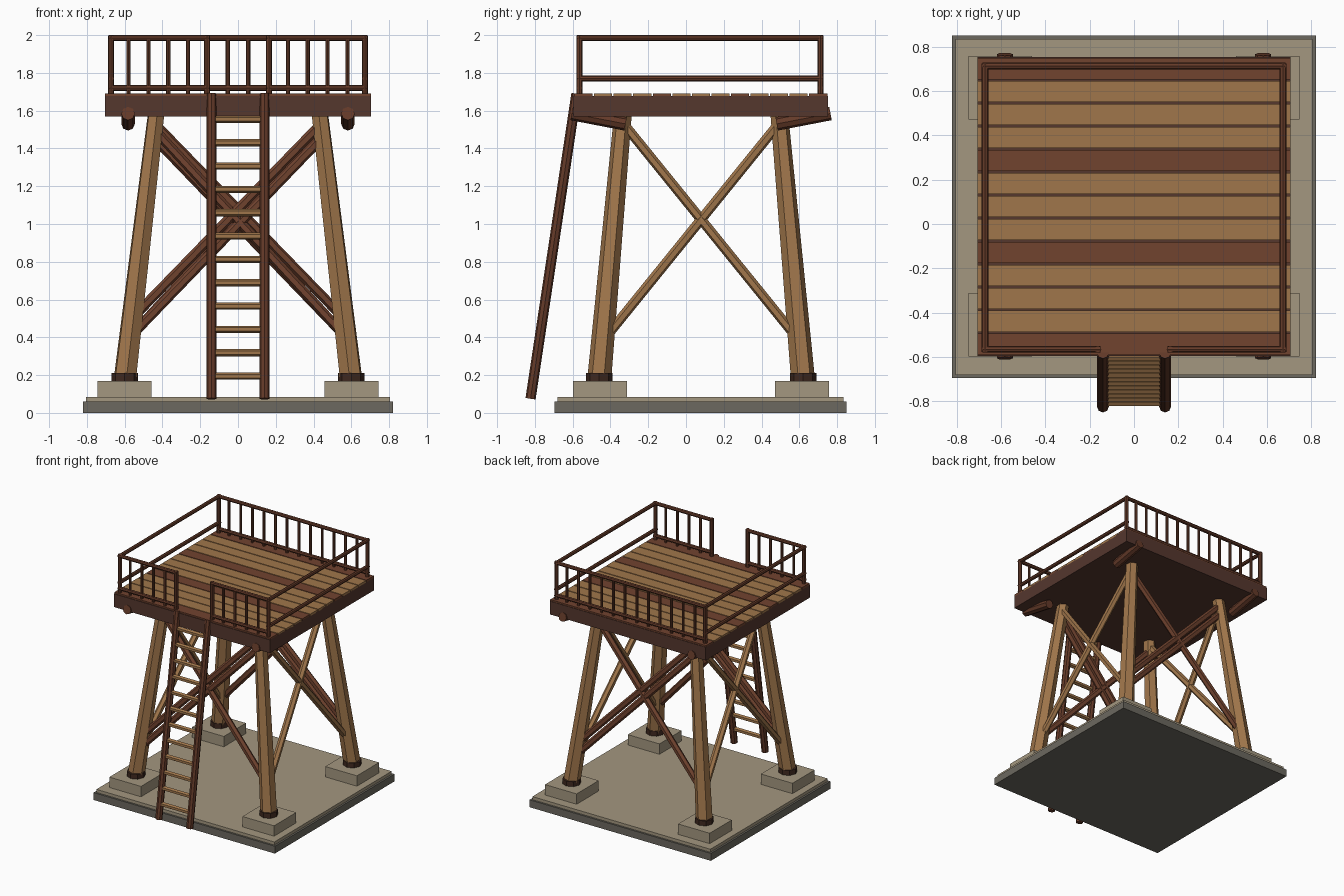
import bpy
import math
from mathutils import Vector

if "Cube" in bpy.data.objects:
    bpy.data.objects.remove(bpy.data.objects["Cube"])

CY = 0.08          # centre of the tower in y
DECK_Z = 1.69      # walking surface


def material(name, colour):
    m = bpy.data.materials.new(name)
    m.use_nodes = True
    m.diffuse_color = (*colour, 1)
    m.node_tree.nodes["Principled BSDF"].inputs["Base Color"].default_value = (*colour, 1)
    return m


tan_wood = material("tan_wood", (0.35, 0.18, 0.07))
red_wood = material("red_wood", (0.165, 0.056, 0.028))
rail_wood = material("rail_wood", (0.13, 0.043, 0.022))
dark_wood = material("dark_wood", (0.09, 0.038, 0.027))
collar_wood = material("collar_wood", (0.05, 0.022, 0.014))
concrete = material("concrete", (0.37, 0.31, 0.215))
grey_stone = material("grey_stone", (0.15, 0.14, 0.115))


def box(name, lo, hi, mat):
    lo, hi = Vector(lo), Vector(hi)
    bpy.ops.mesh.primitive_cube_add(size=1, location=(lo + hi) / 2)
    o = bpy.context.object
    o.name = name
    o.scale = hi - lo
    o.data.materials.append(mat)
    return o


def pole(name, a, b, r, mat, r2=None, sides=6):
    """Faceted pole from a to b, optionally tapered."""
    a, b = Vector(a), Vector(b)
    d = b - a
    bpy.ops.mesh.primitive_cone_add(vertices=sides, radius1=r, radius2=r if r2 is None else r2,
                                    depth=d.length, location=(a + b) / 2)
    o = bpy.context.object
    o.name = name
    o.rotation_mode = 'QUATERNION'
    o.rotation_quaternion = d.to_track_quat('Z', 'Y')
    o.data.materials.append(mat)
    return o


def leg_point(sx, sy, z):
    """Point on the axis of a splayed leg at height z."""
    t = (z - 0.17) / 1.4
    return Vector((sx * (0.6 - 0.165 * t), CY + sy * (0.54 - 0.125 * t), z))


# Ground slab
box("slab_base", (-0.82, -0.695, 0), (0.82, 0.85, 0.06), grey_stone)
box("slab_top", (-0.805, -0.68, 0.06), (0.805, 0.835, 0.085), concrete)

# Footings, legs, collars and deck struts
for sx in (-1, 1):
    for sy in (-1, 1):
        x, y = sx * 0.602, CY + sy * 0.535
        box("footing", (x - 0.143, y - 0.143, 0.085), (x + 0.143, y + 0.143, 0.17), concrete)
        pole("leg", leg_point(sx, sy, 0.17), leg_point(sx, sy, 1.59), 0.064, tan_wood, 0.047)
        foot = leg_point(sx, sy, 0.17)
        pole("leg_collar", foot, foot + Vector((0, 0, 0.04)), 0.07, collar_wood, sides=8)
        pole("deck_strut", (sx * 0.582, CY + sy * 0.40, 1.53),
             (sx * 0.582, CY + sy * 0.685, 1.585), 0.036, rail_wood, sides=8)


# Cross braces between neighbouring legs
def brace(name, low, high, z0, z1, mat):
    pole(name, leg_point(*low, z0), leg_point(*high, z1), 0.026, mat)


for s in (-1, 1):
    brace("side_brace", (s, -1), (s, 1), 0.38, 1.54, tan_wood)
    brace("side_brace", (s, 1), (s, -1), 0.38, 1.54, tan_wood)
    brace("face_brace", (-s, s), (s, s), 0.40, 1.50, red_wood)
    brace("face_brace", (s, s), (-s, s), 0.40, 1.46, red_wood)
    brace("double_brace", (s, s), (-s, s), 0.50, 1.53, red_wood)

# Deck frame and planks
box("deck_frame", (-0.705, -0.595, 1.57), (0.705, 0.752, 1.678), dark_wood)
pitch = 1.346 / 13
for i in range(13):
    y = -0.594 + i * pitch
    box("plank", (-0.705, y + 0.004, 1.672), (0.705, y + pitch - 0.004, DECK_Z),
        red_wood if i % 4 == 0 else tan_wood)

# Railing
RX, FRONT, BACK, TOP = 0.672, -0.565, 0.712, 1.985
GATE = 0.163


def rail(name, a, b, r=0.015):
    pole(name, a, b, r, rail_wood, sides=8)


for s in (-1, 1):
    for y in (FRONT, BACK):
        rail("corner_post", (s * RX, y, 1.67), (s * RX, y, TOP + 0.012), 0.016)
    rail("gate_post", (s * GATE, FRONT, 1.67), (s * GATE, FRONT, TOP + 0.012), 0.016)
    for z in (TOP, 1.77):
        rail("side_rail", (s * RX, FRONT - 0.012, z), (s * RX, BACK + 0.012, z))
    for z in (TOP, 1.72):
        rail("front_rail", (s * (GATE - 0.012), FRONT, z), (s * (RX + 0.012), FRONT, z))
for z in (TOP, 1.72):
    rail("back_rail", (-RX - 0.012, BACK, z), (RX + 0.012, BACK, z))

# Balusters on the back and on both front sections
for i in range(6):
    for s in (-1, 1):
        x = s * (0.054 + i * 0.105)
        rail("back_baluster", (x, BACK, 1.67), (x, BACK, TOP), 0.011)
        if i > 1:
            rail("front_baluster", (x, FRONT, 1.67), (x, FRONT, TOP), 0.011)

# Ladder
foot_y, foot_z, head_y, head_z = -0.823, 0.075, -0.58, 1.69
for s in (-1, 1):
    pole("ladder_stringer", (s * 0.14, foot_y, foot_z), (s * 0.14, head_y, head_z),
         0.027, rail_wood, sides=8)
for i in range(12):
    z = 0.195 + i * 0.1235
    y = foot_y + (head_y - foot_y) * (z - foot_z) / (head_z - foot_z)
    pole("ladder_rung", (-0.14, y, z), (0.14, y, z), 0.019, tan_wood)
